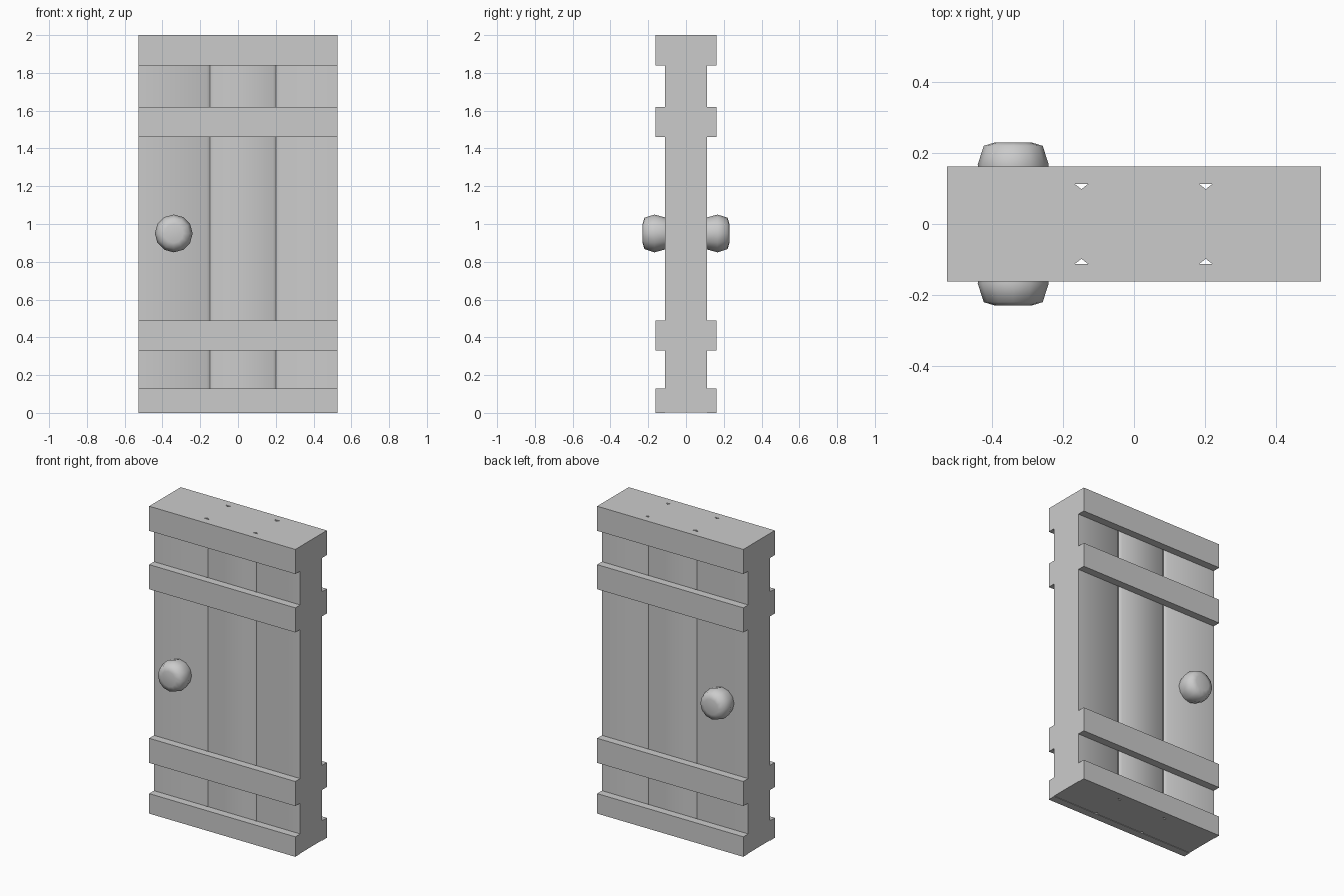
import bpy, bmesh
from math import pi, cos, sin, radians

if "Cube" in bpy.data.objects:
    bpy.data.objects.remove(bpy.data.objects["Cube"])

HALF_W = 0.526    # half width of the door
FACE = 0.112      # plank face depth
BAR = 0.162       # crossbar face depth


def finish(name, bm, angle=None):
    bmesh.ops.recalc_face_normals(bm, faces=bm.faces)
    mesh = bpy.data.meshes.new(name)
    bm.to_mesh(mesh)
    bm.free()
    ob = bpy.data.objects.new(name, mesh)
    bpy.context.collection.objects.link(ob)
    if angle:
        bpy.ops.object.select_all(action='DESELECT')
        ob.select_set(True)
        bpy.context.view_layer.objects.active = ob
        bpy.ops.object.shade_smooth_by_angle(angle=radians(angle))
    return ob


def extrude_profile(name, points, z0, z1, angle=None):
    bm = bmesh.new()
    face = bm.faces.new([bm.verts.new((x, y, z0)) for x, y in points])
    top = bmesh.ops.extrude_face_region(bm, geom=[face])['geom']
    verts = [g for g in top if isinstance(g, bmesh.types.BMVert)]
    bmesh.ops.translate(bm, verts=verts, vec=(0, 0, z1 - z0))
    return finish(name, bm, angle)


# Planks: chamfered only where two planks meet, leaving V-grooves
def plank(name, x0, x1, cut_left, cut_right):
    w, d = 0.018, 0.014
    pts = []
    for x, inward, cut, order in ((x0, 1, cut_left, 1), (x1, -1, cut_right, -1)):
        side = [(x + inward * w, FACE), (x, FACE - d),
                (x, d - FACE), (x + inward * w, -FACE)] if cut else [(x, FACE), (x, -FACE)]
        pts += side[::order]
    extrude_profile(name, pts, 0.003, 2.0, 45)


seams = [-HALF_W, -0.148, 0.202, HALF_W]
for i, label in enumerate(("left", "middle", "right")):
    plank(label + "_plank", seams[i], seams[i + 1], i > 0, i < 2)

# Crossbars on both faces
bars = {"bottom": (0.0, 0.13), "lower": (0.33, 0.49),
        "upper": (1.46, 1.62), "top": (1.84, 2.0)}
for label, (z0, z1) in bars.items():
    for face, s in (("front", -1), ("back", 1)):
        a, b = s * FACE, s * BAR
        extrude_profile(f"{face}_{label}_bar",
                        [(-HALF_W, a), (HALF_W, a), (HALF_W, b), (-HALF_W, b)], z0, z1)

# Knobs: lathed 12-sided profile (depth, radius)
profile = [(FACE, 0.085), (0.167, 0.1), (0.22, 0.083), (0.23, 0.05)]
SIDES = 12
for face, s in (("front", -1), ("back", 1)):
    bm = bmesh.new()
    rings = [[bm.verts.new((-0.34 + r * cos(2 * pi * k / SIDES), s * y,
                            0.95 + r * sin(2 * pi * k / SIDES)))
              for k in range(SIDES)] for y, r in profile]
    for lo, hi in zip(rings, rings[1:]):
        for k in range(SIDES):
            n = (k + 1) % SIDES
            bm.faces.new((lo[k], lo[n], hi[n], hi[k]))
    bm.faces.new(rings[0])
    bm.faces.new(rings[-1])
    finish(face + "_knob", bm, 62)
